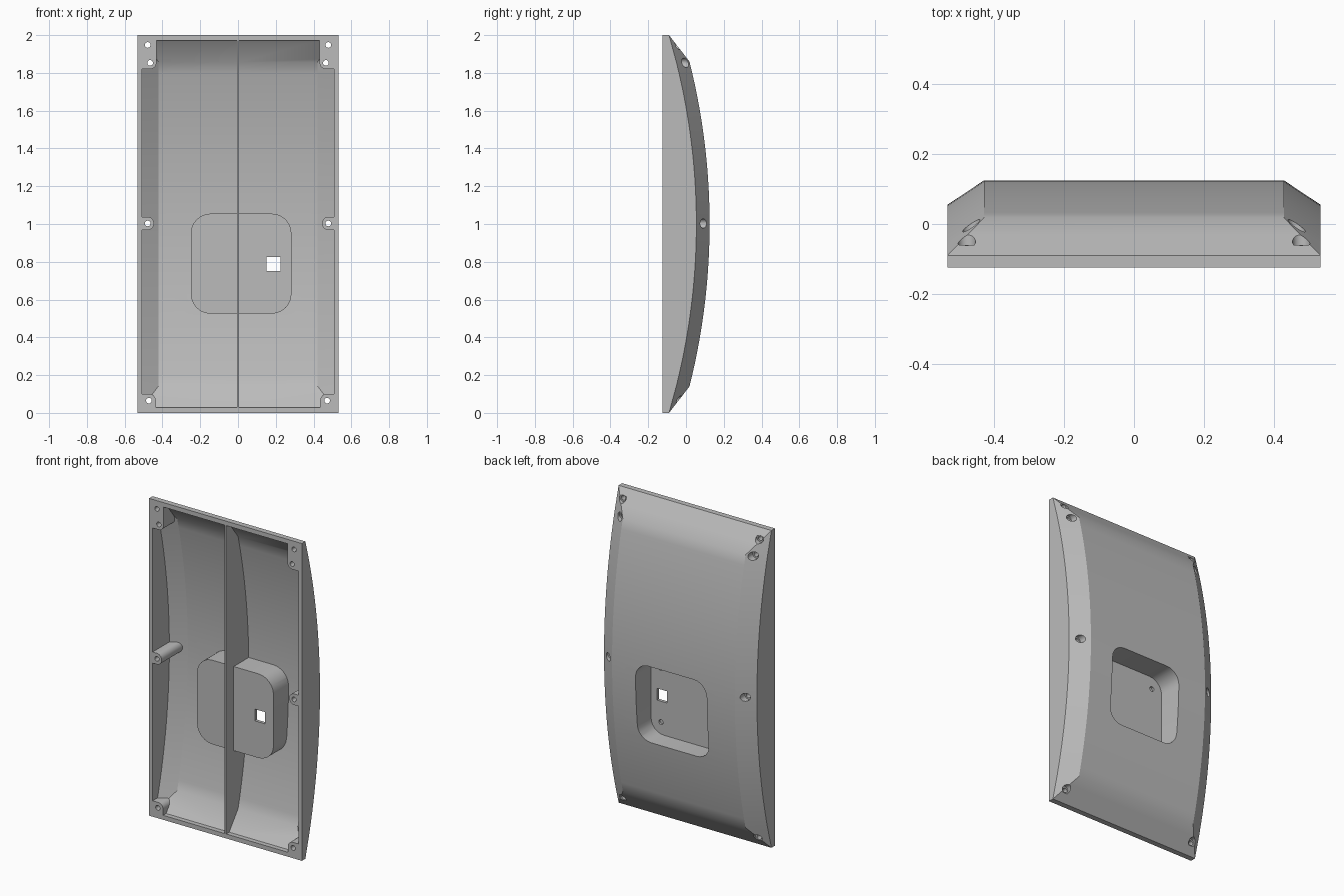
import bpy, bmesh, math

cube = bpy.data.objects.get("Cube")
if cube:
    bpy.data.objects.remove(cube, do_unlink=True)

RADIUS = 3.52      # lengthwise curvature of the back
FRONT = -0.125     # plane of the open rim


def make_object(name, bm):
    bmesh.ops.remove_doubles(bm, verts=bm.verts, dist=1e-5)
    bmesh.ops.recalc_face_normals(bm, faces=bm.faces)
    mesh = bpy.data.meshes.new(name)
    bm.to_mesh(mesh)
    bm.free()
    obj = bpy.data.objects.new(name, mesh)
    bpy.context.collection.objects.link(obj)
    return obj


def arc(dz, crown):
    return crown - RADIUS + math.sqrt(RADIUS ** 2 - dz ** 2)


def hull(name, half_w, half_h, knee_w, knee_h, crown, side_crown, front):
    """Curved body with sloped sides and sloped ends."""
    steps = 28
    stations = [-half_h] + [knee_h * (2 * i / steps - 1) for i in range(steps + 1)] + [half_h]
    bm = bmesh.new()
    rings = []
    for dz in stations:
        side = arc(dz, side_crown)
        at_end = abs(dz) == half_h
        kx, ky = (half_w, side) if at_end else (knee_w, arc(dz, crown))
        section = [(-half_w, front), (-half_w, side), (-kx, ky),
                   (kx, ky), (half_w, side), (half_w, front)]
        rings.append([bm.verts.new((x, y, 1 + dz)) for x, y in section])
    for low, high in zip(rings, rings[1:]):
        for i in range(6):
            j = (i + 1) % 6
            bm.faces.new((low[i], low[j], high[j], high[i]))
    for ring in (rings[0], rings[-1]):
        bm.faces.new([ring[i] for i in (0, 1, 4, 5)])
    # collapse the knee points that meet the end corners
    return make_object(name, bm)


def prism(name, x0, x1, z0, z1, y0, y1, r=0.0, seg=6):
    """Rounded rectangle in x-z, extruded along y."""
    bm = bmesh.new()
    corners = [(x1 - r, z1 - r), (x0 + r, z1 - r), (x0 + r, z0 + r), (x1 - r, z0 + r)]
    points = []
    for k, (cx, cz) in enumerate(corners):
        for i in range(seg + 1 if r else 1):
            a = (k + i / seg) * math.pi / 2
            p = (cx + r * math.cos(a), cz + r * math.sin(a))
            if not points or math.dist(p, points[-1]) > 1e-4:
                points.append(p)
    if math.dist(points[0], points[-1]) < 1e-4:
        points.pop()
    near = [bm.verts.new((x, y0, z)) for x, z in points]
    far = [bm.verts.new((x, y1, z)) for x, z in points]
    bm.faces.new(near)
    bm.faces.new(far[::-1])
    for i in range(len(points)):
        j = (i + 1) % len(points)
        bm.faces.new((near[i], near[j], far[j], far[i]))
    return make_object(name, bm)


def drill(name, x, z, r, y0, y1):
    return prism(name, x - r, x + r, z - r, z + r, y0, y1, r)


def subtract(target, cutter):
    cutter.hide_render = True
    mod = target.modifiers.new("cut", 'BOOLEAN')
    mod.operation = 'DIFFERENCE'
    mod.solver = 'EXACT'
    mod.object = cutter
    bpy.context.view_layer.objects.active = target
    bpy.ops.object.modifier_apply(modifier=mod.name)
    bpy.data.objects.remove(cutter, do_unlink=True)


# Outer body and the hollow inside it
shell = hull("cover_shell", 0.533, 1.0, 0.428, 0.86, 0.125, 0.055, FRONT)
cavity = hull("cavity", 0.508, 0.972, 0.42, 0.857, 0.10, 0.042, -0.2)

# Solid parts kept inside the hollow: centre rib, pocket walls, screw bosses
subtract(cavity, prism("centre_rib", -0.005, 0.005, -0.1, 2.1, -0.3, 0.3))
subtract(cavity, prism("pocket_block", -0.25, 0.283, 0.525, 1.055, -0.05, 0.3, 0.105))
for s in (-1, 1):
    for name, inner, z0, z1 in (("top_boss", 0.432, 1.82, 2.1),
                                ("middle_boss", 0.445, 0.968, 1.038),
                                ("bottom_boss", 0.435, -0.1, 0.1)):
        x0, x1 = sorted((s * inner, s * 0.6))
        subtract(cavity, prism(name, x0, x1, z0, z1, -0.3, 0.3, 0.034))
subtract(shell, cavity)

# Recess in the back with a square opening and four blind screw holes
subtract(shell, prism("recess", -0.232, 0.265, 0.543, 1.037, -0.03, 0.3, 0.09))
subtract(shell, prism("square_opening", 0.152, 0.224, 0.752, 0.826, -0.2, 0.1))
for x in (-0.16, 0.196):
    for z in (0.62, 0.96):
        subtract(shell, drill("blind_hole", x, z, 0.015, -0.044, 0.1))

# Screw holes with counterbores from the back
for s in (-1, 1):
    for x, z, seat in ((0.478, 1.948, -0.06), (0.465, 1.853, -0.035),
                       (0.478, 1.003, 0.06), (0.472, 0.065, -0.055)):
        subtract(shell, drill("screw_hole", s * x, z, 0.015, -0.3, 0.3))
        subtract(shell, drill("counterbore", s * x, z, 0.025, seat, 0.3))

# Single grey finish
grey = bpy.data.materials.new("plain_grey")
grey.use_nodes = True
colour = (0.5, 0.5, 0.5, 1.0)
grey.diffuse_color = colour
grey.node_tree.nodes["Principled BSDF"].inputs["Base Color"].default_value = colour
shell.data.materials.clear()
shell.data.materials.append(grey)
for poly in shell.data.polygons:
    poly.material_index = 0

bpy.ops.object.select_all(action='DESELECT')
shell.select_set(True)
bpy.context.view_layer.objects.active = shell
bpy.ops.object.shade_smooth_by_angle(angle=math.radians(25))
